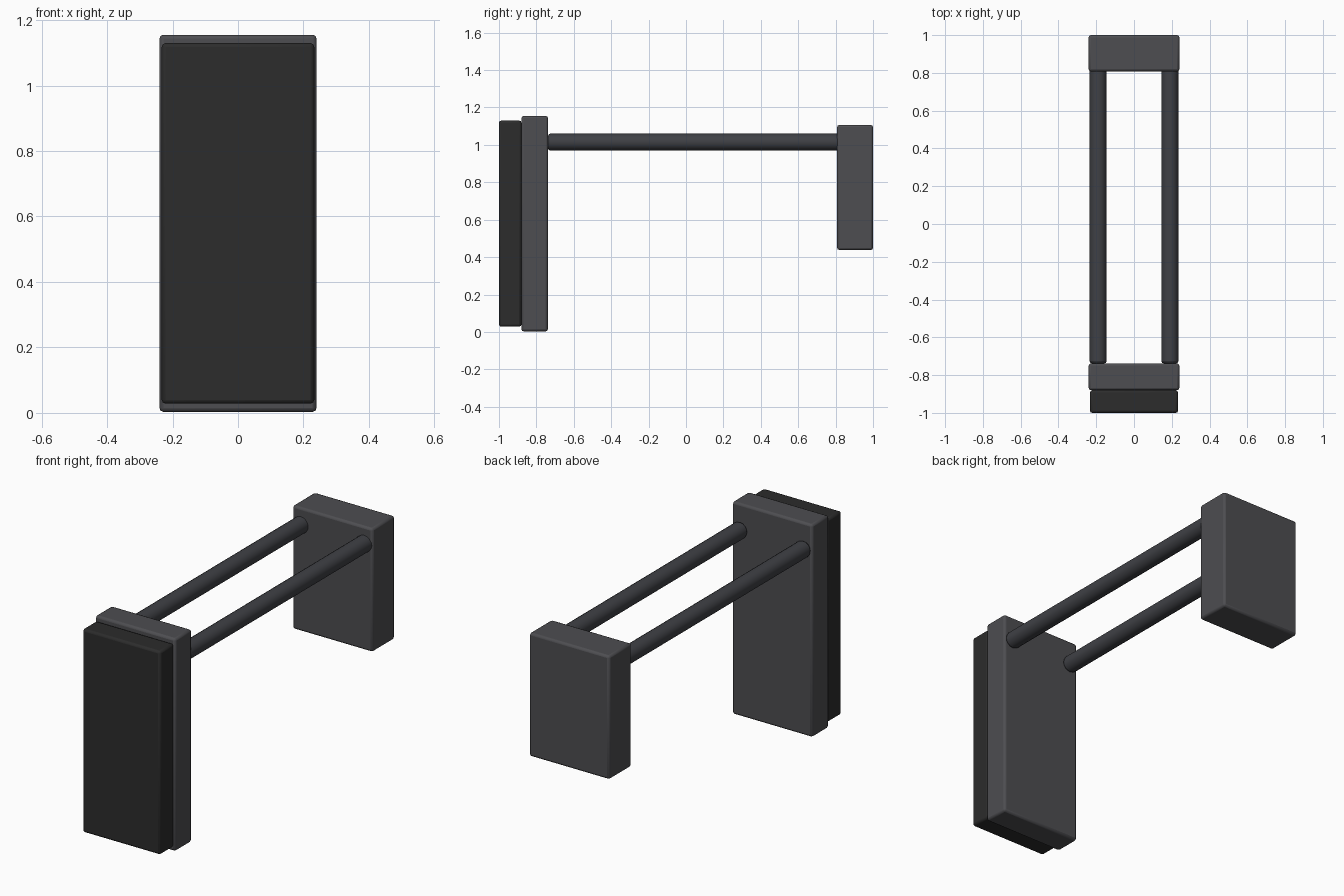
import bpy
from math import radians

if "Cube" in bpy.data.objects:
    bpy.data.objects.remove(bpy.data.objects["Cube"])


def material(name, rgb):
    m = bpy.data.materials.new(name)
    m.diffuse_color = (*rgb, 1)
    m.use_nodes = True
    m.node_tree.nodes["Principled BSDF"].inputs["Base Color"].default_value = m.diffuse_color
    return m


GREY = material("dark_grey", (0.075, 0.075, 0.082))
STEEL = material("rod_grey", (0.05, 0.052, 0.06))
BLACK = material("pad_black", (0.025, 0.025, 0.025))


def finish(obj, name, mat, bevel):
    obj.name = name
    obj.data.materials.append(mat)
    bpy.ops.object.transform_apply(location=False, rotation=True, scale=True)
    mod = obj.modifiers.new("edge_bevel", 'BEVEL')
    mod.width = bevel
    mod.segments = 2
    mod.limit_method = 'ANGLE'
    mod.angle_limit = radians(50)
    bpy.ops.object.shade_smooth_by_angle(angle=radians(30))


def block(name, half_x, y, z, mat, bevel=0.012):
    bpy.ops.mesh.primitive_cube_add(size=1, location=(0, sum(y) / 2, sum(z) / 2))
    obj = bpy.context.object
    obj.scale = (2 * half_x, y[1] - y[0], z[1] - z[0])
    finish(obj, name, mat, bevel)


# Front pad and its backing plate
block("front_pad", 0.233, (-1.0, -0.88), (0.028, 1.13), BLACK)
block("front_plate", 0.24, (-0.88, -0.738), (0.003, 1.155), GREY)

# Shorter rear block
block("rear_block", 0.24, (0.808, 1.0), (0.438, 1.107), GREY)

# Pair of connecting rods, running into the rear block
for side, label in ((-1, "left"), (1, "right")):
    y0, y1 = -0.738, 0.84
    bpy.ops.mesh.primitive_cylinder_add(
        vertices=16, radius=0.045, depth=y1 - y0,
        location=(side * 0.19, (y0 + y1) / 2, 1.015), rotation=(radians(90), 0, 0))
    finish(bpy.context.object, label + "_rod", STEEL, 0.012)
